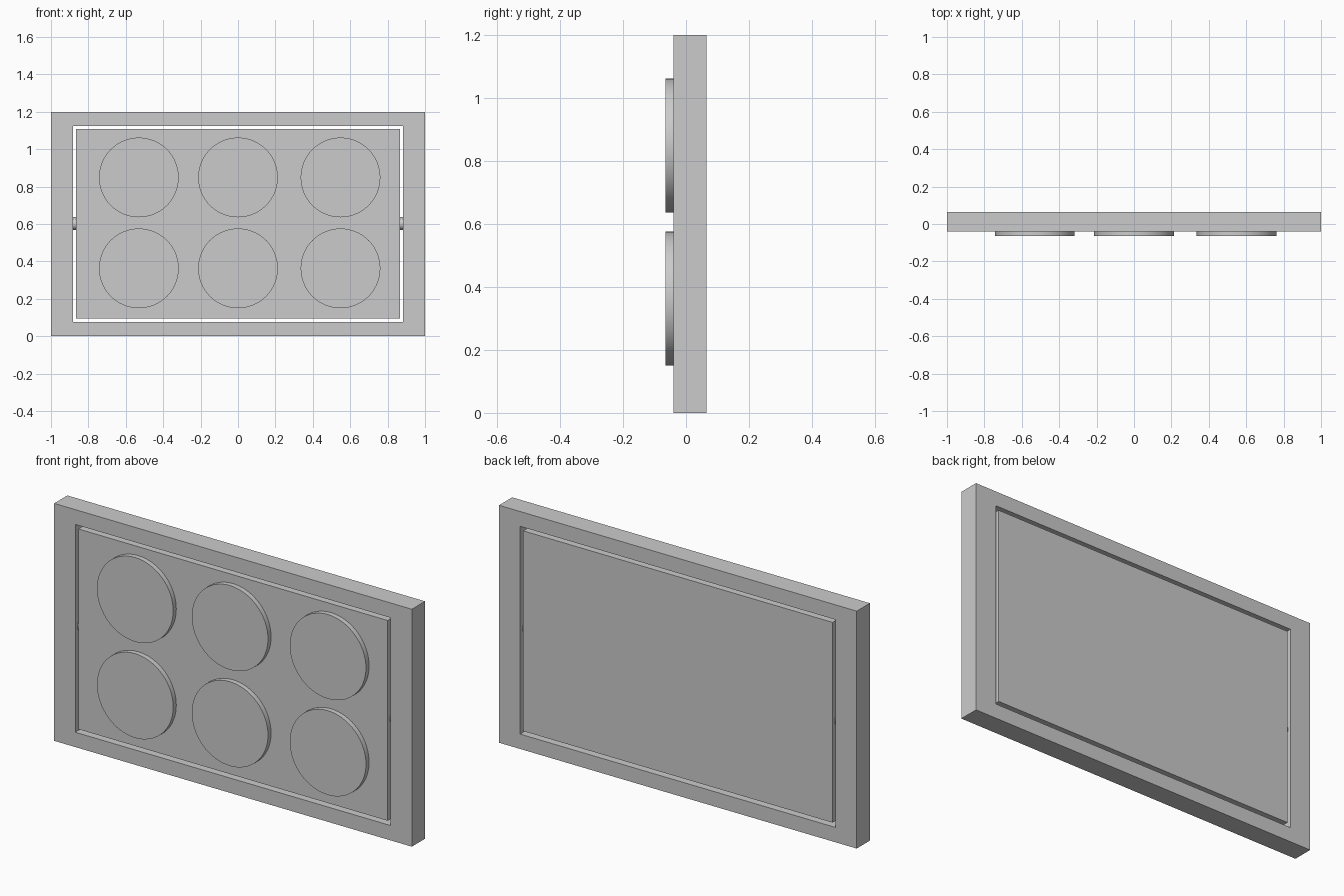
import bpy, bmesh, math

if "Cube" in bpy.data.objects:
    bpy.data.objects.remove(bpy.data.objects["Cube"])

Y0, Y1 = -0.04, 0.065          # front and back of frame and panel
YM = (Y0 + Y1) / 2


def finish(bm, name):
    bmesh.ops.recalc_face_normals(bm, faces=bm.faces)
    mesh = bpy.data.meshes.new(name)
    bm.to_mesh(mesh)
    bm.free()
    obj = bpy.data.objects.new(name, mesh)
    bpy.context.collection.objects.link(obj)
    return obj


def rect(bm, hx, z0, z1, y):
    return [bm.verts.new((x, y, z)) for x, z in
            ((-hx, z0), (hx, z0), (hx, z1), (-hx, z1))]


def bridge(bm, a, b):
    for i in range(4):
        j = (i + 1) % 4
        bm.faces.new((a[i], a[j], b[j], b[i]))


def cylinder(name, radius, depth, loc, rot, segments):
    bpy.ops.mesh.primitive_cylinder_add(vertices=segments, radius=radius, depth=depth,
                                        location=loc, rotation=rot)
    obj = bpy.context.object
    obj.name = name
    bpy.ops.object.shade_smooth_by_angle(angle=math.radians(30))
    return obj


# Outer frame with rectangular opening
bm = bmesh.new()
loops = [rect(bm, 1.0, 0.0, 1.2, Y0), rect(bm, 1.0, 0.0, 1.2, Y1),
         rect(bm, 0.882, 0.075, 1.125, Y1), rect(bm, 0.882, 0.075, 1.125, Y0)]
for k in range(4):
    bridge(bm, loops[k], loops[(k + 1) % 4])
finish(bm, "frame")

# Swinging panel inside the opening
bm = bmesh.new()
front, back = rect(bm, 0.865, 0.095, 1.107, Y0), rect(bm, 0.865, 0.095, 1.107, Y1)
bridge(bm, front, back)
bm.faces.new(front)
bm.faces.new(back)
finish(bm, "panel")

# Pivot pins joining panel and frame
for side, x in (("left", -0.874), ("right", 0.874)):
    cylinder("pivot_pin_" + side, 0.035, 0.03, (x, YM, 0.602), (0, math.pi / 2, 0), 32)

# Six raised discs on the front of the panel
for row, z in (("lower", 0.363), ("upper", 0.849)):
    for col, x in (("left", -0.53), ("middle", 0.0), ("right", 0.548)):
        cylinder(f"disc_{row}_{col}", 0.213, 0.035, (x, -0.0475, z),
                 (math.pi / 2, 0, 0), 64)
